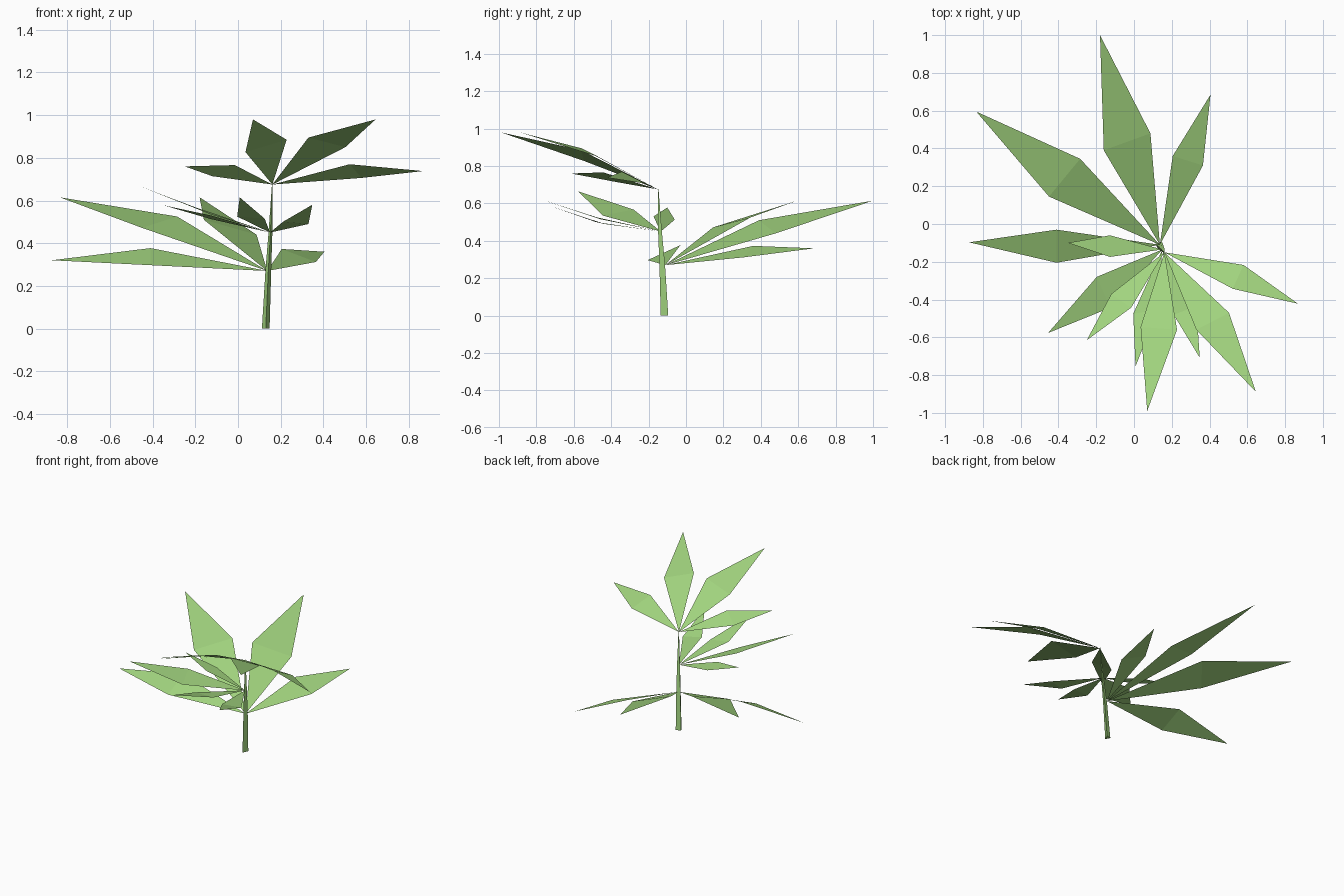
import bpy

# One leaf green for the whole plant
green = bpy.data.materials.new("leaf green")
green.diffuse_color = (0.36, 0.66, 0.21, 1)


def make(name, verts, faces):
    mesh = bpy.data.meshes.new(name)
    mesh.from_pydata(verts, [], faces)
    mesh.materials.append(green)
    obj = bpy.data.objects.new(name, mesh)
    bpy.context.collection.objects.link(obj)
    return obj


def leaf_cluster(name, base, leaves):
    """Folded kite leaves sharing one base point; each is (left, tip, right)."""
    verts, faces = [base], []
    for left, tip, right in leaves:
        n = len(verts)
        verts += [left, tip, right]
        for f in ((0, n, n + 2), (n, n + 1, n + 2)):
            a, b, c = (verts[i] for i in f)
            up = (b[0]-a[0])*(c[1]-a[1]) - (b[1]-a[1])*(c[0]-a[0])
            faces.append(f if up > 0 else f[::-1])
    return make(name, verts, faces)


# Stem: three-sided, tapering and leaning slightly
rings = [(0.13, -0.115, 0, 1), (0.142, -0.127, 0.27, 0.75),
         (0.152, -0.139, 0.45, 0.5), (0.161, -0.149, 0.677, 0.1)]
section = [(0.0, -0.02), (0.018, 0.02), (-0.018, 0.01)]
verts = [(x + s * u, y + s * v, z) for x, y, z, s in rings for u, v in section]
faces = [(2, 1, 0), (9, 10, 11)]
for r in range(len(rings) - 1):
    for i in range(3):
        j = (i + 1) % 3
        faces.append((3*r + i, 3*r + j, 3*r + 3 + j, 3*r + 3 + i))
make("stem", verts, faces)

# Lower leaves, spreading to the back and left
leaf_cluster("lower_leaves", (0.137, -0.11, 0.27), [
    ((-0.16, 0.39, 0.51), (-0.18, 1.0, 0.615), (0.087, 0.48, 0.44)),
    ((-0.45, 0.145, 0.472), (-0.835, 0.595, 0.615), (-0.285, 0.345, 0.525)),
    ((-0.41, -0.205, 0.297), (-0.873, -0.097, 0.32), (-0.41, -0.03, 0.377)),
    ((0.205, 0.36, 0.373), (0.405, 0.685, 0.36), (0.365, 0.31, 0.312))])

# Middle leaves, smaller, spreading to the front and left
leaf_cluster("middle_leaves", (0.15, -0.135, 0.45), [
    ((-0.127, -0.06, 0.513), (-0.35, -0.1, 0.578), (-0.127, -0.174, 0.53)),
    ((-0.197, -0.28, 0.567), (-0.455, -0.577, 0.665), (-0.127, -0.444, 0.535)),
    ((-0.004, -0.475, 0.525), (0.008, -0.755, 0.615), (0.125, -0.455, 0.515)),
    ((0.21, -0.48, 0.5), (0.348, -0.708, 0.58), (0.33, -0.435, 0.49))])

# Top leaves, spreading to the front and right
leaf_cluster("top_leaves", (0.161, -0.15, 0.675), [
    ((0.035, -0.545, 0.827), (0.07, -0.99, 0.98), (0.228, -0.56, 0.885)),
    ((0.33, -0.56, 0.895), (0.645, -0.888, 0.98), (0.503, -0.47, 0.85)),
    ((0.523, -0.343, 0.77), (0.868, -0.422, 0.738), (0.58, -0.217, 0.706)),
    ((-0.12, -0.37, 0.714), (-0.25, -0.615, 0.76), (-0.015, -0.443, 0.766))])
